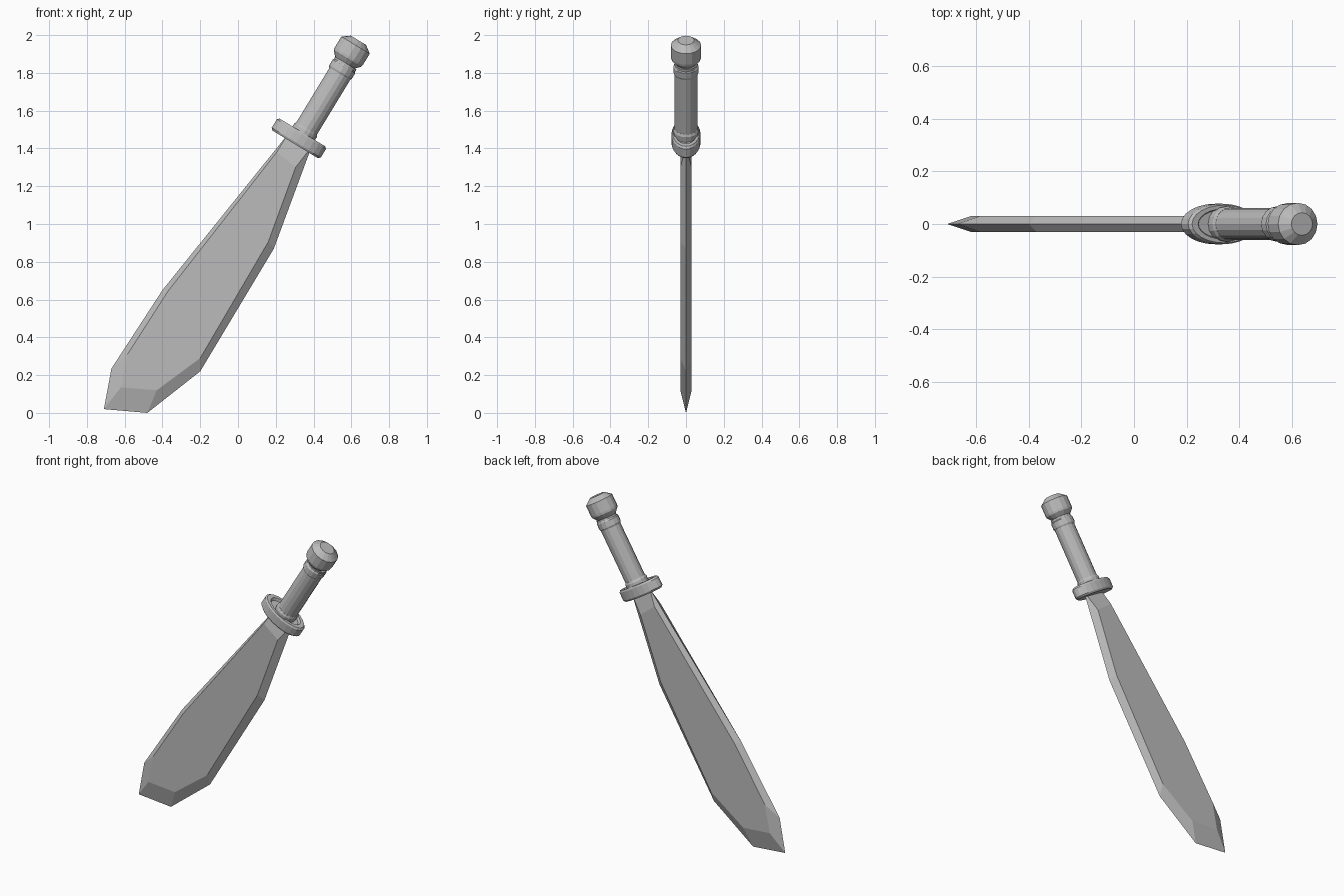
import bpy, bmesh, math
from mathutils import Matrix

cube = bpy.data.objects.get("Cube")
if cube:
    bpy.data.objects.remove(cube, do_unlink=True)

GREY = (0.5, 0.5, 0.5, 1)
metal = bpy.data.materials.new("plain grey")
metal.use_nodes = True
metal.diffuse_color = GREY
metal.node_tree.nodes["Principled BSDF"].inputs["Base Color"].default_value = GREY

# Frame of the tilted hilt, with its origin at the centre of the guard
HILT = Matrix.Translation((0.322, 0, 1.453)) @ Matrix.Rotation(math.radians(31.3), 4, "Y")


def finish(name, bm):
    bmesh.ops.recalc_face_normals(bm, faces=bm.faces)
    mesh = bpy.data.meshes.new(name)
    bm.to_mesh(mesh)
    bm.free()
    mesh.materials.append(metal)
    obj = bpy.data.objects.new(name, mesh)
    bpy.context.collection.objects.link(obj)
    return obj


def lathe(name, profile, sx=1.0, sy=1.0, offset=0.0, sides=16):
    """Turn (radius, height) points about the hilt axis, closed at both ends."""
    bm = bmesh.new()
    rings = []
    for r, h in profile:
        angles = [2 * math.pi * i / sides for i in range(sides)]
        rings.append([bm.verts.new((r * sx * math.cos(a) + offset, r * sy * math.sin(a), h))
                      for a in angles])
    for low, high in zip(rings, rings[1:]):
        for i in range(sides):
            j = (i + 1) % sides
            bm.faces.new((low[i], low[j], high[j], high[i]))
    bm.faces.new(rings[0])
    bm.faces.new(rings[-1])
    bm.transform(HILT)
    return finish(name, bm)


# Blade: a sharp outline in the middle plane, raised to a flat on each side
edge = [(0.26, 1.47), (-0.40, 0.65), (-0.67, 0.235), (-0.71, 0.02),
        (-0.48, 0), (-0.20, 0.22), (0.19, 0.87), (0.39, 1.41)]
flat = [(0.205, 1.38), (-0.37, 0.645), (-0.585, 0.31), (-0.62, 0.135),
        (-0.43, 0.12), (-0.20, 0.29), (0.16, 0.905), (0.305, 1.30)]
bm = bmesh.new()
rim = [bm.verts.new((x, 0, z)) for x, z in edge]
for side in (-1, 1):
    face = [bm.verts.new((x, side * 0.03, z)) for x, z in flat]
    bm.faces.new(face)
    for i in range(len(rim)):
        j = (i + 1) % len(rim)
        bm.faces.new((rim[i], rim[j], face[j], face[i]))
finish("blade", bm)

# Guard: an oval disc with softened rims and a recessed top
lathe("guard", [(0.92, -0.037), (1, -0.026), (1, 0.026), (0.93, 0.037),
                (0.75, 0.037), (0.68, 0.022)], sx=0.152, sy=0.077, sides=24)

# Grip with a collar at each end
lathe("grip", [(0.061, 0.0), (0.061, 0.2), (0.061, 0.47)], sx=1.04, offset=0.008)
lathe("lower_collar", [(0.066, 0.0), (0.068, 0.055), (0.062, 0.068)], sx=1.03, offset=0.008)
lathe("upper_collar", [(0.062, 0.405), (0.067, 0.415), (0.067, 0.45), (0.06, 0.46)],
      sx=1.04, offset=0.006)

# Pommel flaring out of a narrow neck to a shallow domed cap
lathe("pommel", [(0.054, 0.44), (0.056, 0.468), (0.08, 0.497), (0.082, 0.51),
                 (0.082, 0.578), (0.044, 0.608)], sx=1.07, sy=0.98)
